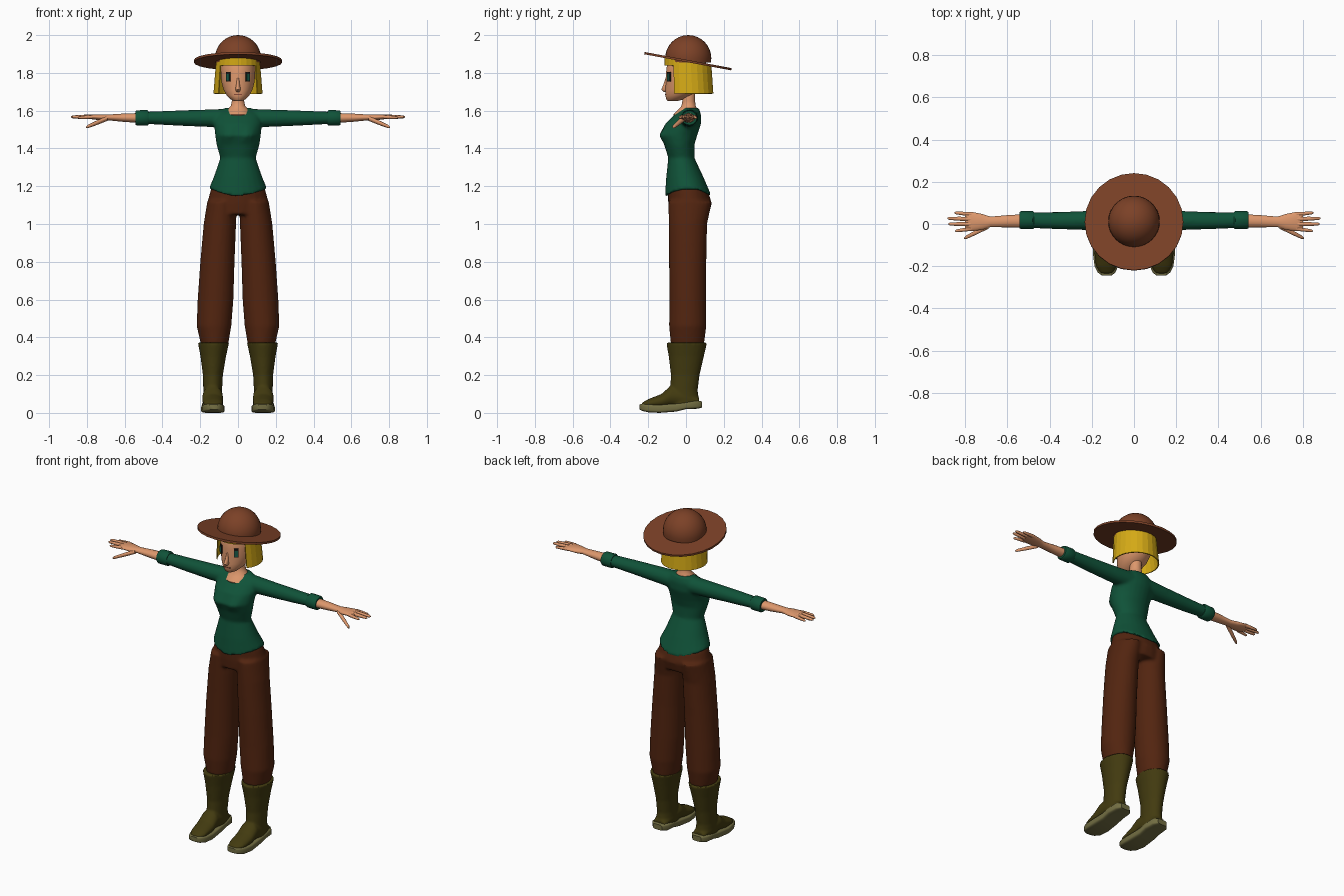
import bpy
import bmesh
import math
from mathutils import Matrix, Vector

default = bpy.data.objects.get("Cube")
if default:
    bpy.data.objects.remove(default, do_unlink=True)


def material(name, *rgb):
    mat = bpy.data.materials.new(name)
    mat.use_nodes = True
    mat.diffuse_color = (*rgb, 1)
    mat.node_tree.nodes["Principled BSDF"].inputs["Base Color"].default_value = (*rgb, 1)
    return mat


skin = material("skin", .72, .31, .15)
hair_gold = material("golden hair", .66, .4, .008)
sweater_green = material("sweater green", .005, .085, .04)
trouser_brown = material("trouser brown", .085, .018, .005)
boot_olive = material("boot olive", .055, .043, .005)
sole_olive = material("sole pale olive", .17, .155, .055)
hat_brown = material("hat brown", .2, .053, .02)
eye_dark = material("eye outline", .012, .01, .008)
eye_green = material("iris green", .01, .11, .07)
lip_brown = material("lip brown", .25, .07, .04)


def loft(bm, axis, sections, side=1, sides=24, power=2.0, caps=True):
    """Sections: position along axis, centre and half size across, low and high."""
    rings = []
    for pos, centre, half, low, high in sections:
        ring = []
        for i in range(sides):
            a = math.tau * (i + .5) / sides
            c, s = math.cos(a), math.sin(a)
            u = centre + half * math.copysign(abs(c) ** (2 / power), c)
            v = (low + high) / 2 + (high - low) / 2 * math.copysign(abs(s) ** (2 / power), s)
            x, y, z = {"x": (pos, u, v), "y": (u, pos, v), "z": (u, v, pos)}[axis]
            ring.append(bm.verts.new((x * side, y, z)))
        rings.append(ring)
    for a, b in zip(rings, rings[1:]):
        for i in range(sides):
            j = (i + 1) % sides
            bm.faces.new((a[i], a[j], b[j], b[i]))
    if caps:
        bm.faces.new(rings[0])
        bm.faces.new(rings[-1])
    return rings


def finish(bm, name, mat, voxel=0, angle=40, thickness=0):
    """Turn the bmesh into an object, melting its shells together if a voxel size is given."""
    bmesh.ops.recalc_face_normals(bm, faces=bm.faces[:])
    mesh = bpy.data.meshes.new(name)
    bm.to_mesh(mesh)
    bm.free()
    obj = bpy.data.objects.new(name, mesh)
    bpy.context.collection.objects.link(obj)
    if voxel:
        remesh = obj.modifiers.new("melt", "REMESH")
        remesh.mode = "VOXEL"
        remesh.voxel_size = voxel
        smooth = obj.modifiers.new("soften", "SMOOTH")
        smooth.iterations = 4
    if thickness:
        solid = obj.modifiers.new("thickness", "SOLIDIFY")
        solid.thickness = thickness
    if voxel or thickness:
        graph = bpy.context.evaluated_depsgraph_get()
        baked = bpy.data.meshes.new_from_object(obj.evaluated_get(graph))
        obj.modifiers.clear()
        obj.data = baked
    obj.data.materials.clear()
    obj.data.materials.append(mat)
    if angle:
        bpy.ops.object.select_all(action="DESELECT")
        obj.select_set(True)
        bpy.context.view_layer.objects.active = obj
        bpy.ops.object.shade_smooth_by_angle(angle=math.radians(angle))
    return obj


def plate(name, mat, x, y, z, width, height, turn):
    bm = bmesh.new()
    place = Matrix.Translation((x, y, z)) @ Matrix.Rotation(turn, 4, "Z")
    size = Matrix.Diagonal((width, .008, height, 1))
    bmesh.ops.create_cube(bm, size=1, matrix=place @ size)
    finish(bm, name, mat, angle=0)


# Sweater: body with a pointed hem, bust and sleeves melted together
bm = bmesh.new()
body = loft(bm, "z", [
    (1.19, 0, .154, -.112, .137), (1.25, 0, .128, -.105, .092), (1.35, 0, .094, -.094, .045),
    (1.42, 0, .114, -.115, .045), (1.47, 0, .121, -.135, .06), (1.53, 0, .128, -.11, .08),
    (1.58, 0, .12, -.06, .08), (1.615, 0, .07, -.015, .068)])
for v in body[0]:
    v.co.z -= .045 * (abs(v.co.y - .012) / .125) ** 2
for ring in body[1:]:
    for v in ring:
        if v.co.y < 0:
            near = ((abs(v.co.x) - .06) / .035) ** 2 + ((v.co.z - 1.47) / .04) ** 2
            v.co.y -= .018 * math.exp(-near)
for side in (1, -1):
    loft(bm, "x", [(.06, .02, .052, 1.51, 1.61), (.2, .017, .046, 1.515, 1.605),
                   (.35, .016, .041, 1.522, 1.6), (.5, .018, .037, 1.53, 1.594)], side)
finish(bm, "sweater", sweater_green, voxel=.009, angle=60)

# Trousers: hips and two wide legs melted together
bm = bmesh.new()
loft(bm, "z", [(1.22, 0, .13, -.09, .085), (1.17, 0, .148, -.095, .118),
               (1.11, 0, .163, -.095, .137), (1.05, 0, .165, -.09, .122)])
for side in (1, -1):
    loft(bm, "z", [(1.12, .085, .078, -.093, .137), (1, .096, .086, -.092, .112),
                   (.8, .109, .091, -.09, .108), (.6, .119, .095, -.088, .108),
                   (.46, .127, .092, -.09, .108), (.36, .124, .072, -.08, .095)], side)
finish(bm, "trousers", trouser_brown, voxel=.009, angle=60)

for side, label in ((1, "left"), (-1, "right")):
    # Rolled cuff
    bm = bmesh.new()
    loft(bm, "x", [(.473, .018, .039, 1.525, 1.598), (.48, .018, .043, 1.52, 1.604),
                   (.535, .018, .043, 1.52, 1.602), (.542, .018, .039, 1.525, 1.598)], side)
    finish(bm, label + "_cuff", sweater_green)

    # Forearm and palm
    bm = bmesh.new()
    loft(bm, "x", [(.5, .015, .033, 1.534, 1.588), (.6, .013, .029, 1.54, 1.585),
                   (.68, .01, .025, 1.548, 1.58), (.72, .01, .038, 1.548, 1.581),
                   (.77, .012, .046, 1.554, 1.58), (.8, .012, .042, 1.56, 1.574)], side)
    finish(bm, label + "_forearm_and_palm", skin, angle=60)

    # Fingers and thumb: root point, tip point, radius
    bm = bmesh.new()
    digits = [((.77, .046, 1.567), (.85, .053, 1.562), .009),
              ((.77, .023, 1.569), (.885, .027, 1.567), .01),
              ((.77, -.001, 1.569), (.88, 0, 1.567), .01),
              ((.77, -.023, 1.567), (.848, -.033, 1.563), .009),
              ((.69, -.01, 1.56), (.805, -.068, 1.512), .012)]
    for root, tip, radius in digits:
        sections = []
        for t, scale in ((0, 1.1), (.5, 1), (.92, .75), (1, .3)):
            p = Vector(root).lerp(Vector(tip), t)
            r = radius * scale
            sections.append((p.x, p.y, r, p.z - r, p.z + r))
        loft(bm, "x", sections, side, sides=10)
    finish(bm, label + "_fingers", skin, angle=60)

    # Boot: flared shaft and foot melted together
    bm = bmesh.new()
    loft(bm, "z", [(.372, .13, .083, -.105, .112), (.3, .131, .068, -.092, .095),
                   (.2, .133, .053, -.08, .072), (.12, .134, .05, -.085, .062),
                   (.04, .134, .052, -.09, .072)], side)
    loft(bm, "y", [(.07, .134, .04, .04, .08), (0, .134, .052, .035, .12),
                   (-.08, .134, .054, .03, .145), (-.13, .133, .056, .025, .1),
                   (-.2, .131, .05, .025, .073), (-.235, .13, .03, .03, .052)], side)
    finish(bm, label + "_boot", boot_olive, voxel=.007, angle=60)

    # Sole
    bm = bmesh.new()
    loft(bm, "y", [(.086, .134, .03, .028, .06), (.06, .134, .053, .022, .066),
                   (0, .134, .056, .02, .058), (-.05, .134, .056, .007, .05),
                   (-.14, .133, .062, 0, .043), (-.2, .131, .056, .003, .046),
                   (-.23, .13, .042, .01, .048), (-.245, .129, .022, .017, .045)],
         side, power=5)
    finish(bm, label + "_sole", sole_olive)

    # Eye
    plate(label + "_eye_outline", eye_dark, side * .051, -.09, 1.78, .026, .052, side * .6)
    plate(label + "_iris", eye_green, side * .052, -.092, 1.777, .018, .036, side * .6)

# Head, neck and nose
bm = bmesh.new()
loft(bm, "z", [(1.65, 0, .018, -.095, -.05), (1.657, 0, .035, -.104, -.02),
               (1.68, 0, .06, -.11, .03), (1.71, 0, .077, -.11, .075),
               (1.75, 0, .088, -.107, .1), (1.8, 0, .092, -.107, .11),
               (1.85, 0, .09, -.1, .108), (1.9, 0, .07, -.075, .085)])
finish(bm, "head", skin, angle=60)
bm = bmesh.new()
loft(bm, "z", [(1.72, 0, .034, -.02, .05), (1.65, 0, .033, -.02, .048),
               (1.625, 0, .038, -.024, .052), (1.605, 0, .06, -.043, .062),
               (1.58, 0, .07, -.068, .06), (1.56, 0, .05, -.06, .05)])
finish(bm, "neck", skin, angle=60)
bm = bmesh.new()
loft(bm, "z", [(1.698, 0, .008, -.116, -.09), (1.712, 0, .015, -.132, -.09),
               (1.735, 0, .01, -.121, -.09), (1.775, 0, .006, -.108, -.09)], sides=12)
finish(bm, "nose", skin, angle=60)
plate("mouth", lip_brown, 0, -.107, 1.685, .044, .006, 0)

# Bob haircut: faceted shell, open under the fringe, top following the brim
bm = bmesh.new()
hair = loft(bm, "z", [(1.69, 0, .131, -.113, .146), (1.838, 0, .119, -.116, .137),
                      (1.87, 0, .116, -.116, .134)], caps=False)
for v in hair[-1]:
    v.co.z = 1.862 - .185 * (v.co.y - .01)
for v in hair[1]:
    if v.co.y > 0:
        v.co.z -= .02
opening = [f for f in bm.faces if f.calc_center_median().z < 1.8
           and f.calc_center_median().y < 0 and abs(f.calc_center_median().x) < .09]
bmesh.ops.delete(bm, geom=opening, context="FACES")
finish(bm, "hair", hair_gold, angle=0, thickness=.006)

# Hat: tilted flat brim and round crown
bm = bmesh.new()
tilt = Matrix.Translation((0, .01, 1.862)) @ Matrix.Rotation(-.183, 4, "X")
bmesh.ops.create_cone(bm, cap_ends=True, segments=24, radius1=.234, radius2=.234,
                      depth=.012, matrix=tilt)
finish(bm, "hat_brim", hat_brown, angle=30)
bm = bmesh.new()
bmesh.ops.create_uvsphere(bm, u_segments=32, v_segments=16, radius=.122,
                          matrix=Matrix.Translation((0, .012, 1.878)))
low = [v for v in bm.verts if v.co.z < 1.835]
bmesh.ops.delete(bm, geom=low, context="VERTS")
finish(bm, "hat_crown", hat_brown)
